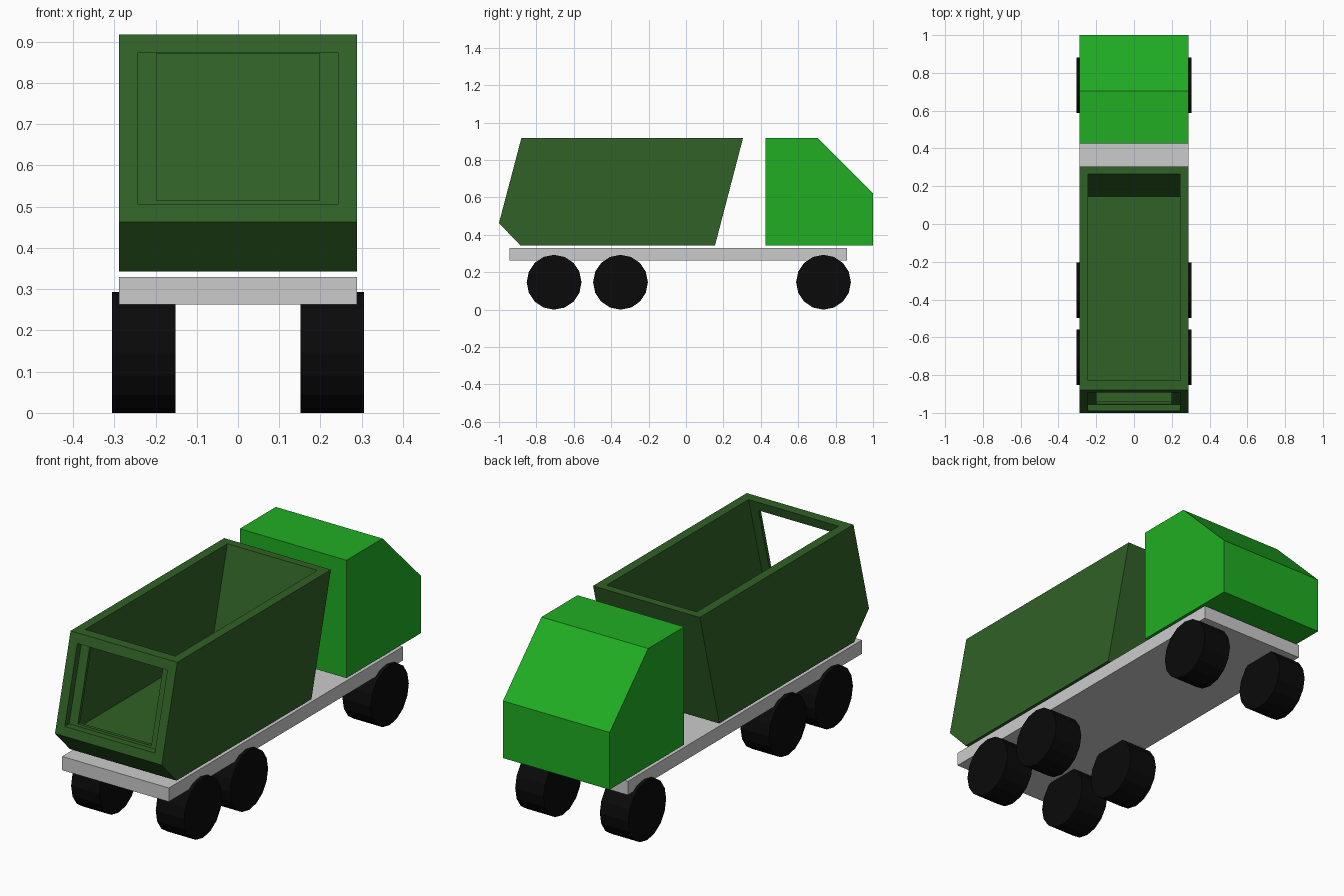
import bpy, math

if "Cube" in bpy.data.objects:
    bpy.data.objects.remove(bpy.data.objects["Cube"])

def material(name, rgb):
    m = bpy.data.materials.new(name)
    m.diffuse_color = (*rgb, 1)
    m.use_nodes = True
    m.node_tree.nodes["Principled BSDF"].inputs["Base Color"].default_value = m.diffuse_color
    return m

CAB_GREEN = material("cab_green", (0.014, 0.42, 0.016))
BED_GREEN = material("bed_green", (0.03, 0.12, 0.02))
BLACK = material("tyre_black", (0.003, 0.003, 0.003))

def prism(name, profile, half_width, mat=None):
    """Extrude a closed (y, z) profile symmetrically across x."""
    n = len(profile)
    verts = [(s * half_width, y, z) for s in (-1, 1) for y, z in profile]
    faces = [list(range(n))[::-1], list(range(n, 2 * n))]
    faces += [(i, (i + 1) % n, (i + 1) % n + n, i + n) for i in range(n)]
    me = bpy.data.meshes.new(name)
    me.from_pydata(verts, [], faces)
    ob = bpy.data.objects.new(name, me)
    bpy.context.collection.objects.link(ob)
    if mat:
        me.materials.append(mat)
    return ob

def cut(target, cutter):
    mod = target.modifiers.new("cut", 'BOOLEAN')
    mod.operation = 'DIFFERENCE'
    mod.solver = 'EXACT'
    mod.object = cutter
    bpy.context.view_layer.objects.active = target
    bpy.ops.object.modifier_apply(modifier=mod.name)
    bpy.data.objects.remove(cutter)

W = 0.288

# Chassis and cab
prism("chassis", [(-0.945, 0.263), (0.86, 0.263), (0.86, 0.33), (-0.945, 0.33)], W)
prism("cab", [(0.425, 0.343), (1.0, 0.343), (1.0, 0.622), (0.703, 0.918),
              (0.425, 0.918)], W, CAB_GREEN)

# Dump bed body
bed = prism("dump_bed", [(-1.0, 0.463), (-0.885, 0.343), (0.155, 0.343),
                         (0.305, 0.918), (-0.88, 0.918)], W, BED_GREEN)

def tail(z, offset):
    """Point on the sloping tail face, shifted in y."""
    return (-1.0 + 0.264 * (z - 0.463) + offset, z)

def tail_block(name, z0, z1, near, far, half_width):
    return prism(name, [tail(z0, near), tail(z0, far), tail(z1, far), tail(z1, near)],
                 half_width, BED_GREEN)

# Open hollow, then the stepped opening in the tail
cut(bed, prism("hollow_cutter", [(-0.951, 0.46), (0.145, 0.46), (0.2865, 1.0),
                                 (-0.808, 1.0)], 0.243, BED_GREEN))
cut(bed, tail_block("recess_cutter", 0.505, 0.873, -0.1, 0.034, 0.243))
cut(bed, tail_block("opening_cutter", 0.515, 0.872, 0.01, 0.12, 0.198))

# Wheels
R = 0.1465
for axle, y in (("front", 0.735), ("middle", -0.35), ("rear", -0.705)):
    for side, s in (("left", -1), ("right", 1)):
        bpy.ops.mesh.primitive_cylinder_add(vertices=16, radius=R, depth=0.153,
                                            location=(s * 0.2285, y, R),
                                            rotation=(0, math.pi / 2, 0))
        wheel = bpy.context.object
        wheel.name = f"{axle}_{side}_wheel"
        wheel.data.materials.append(BLACK)
